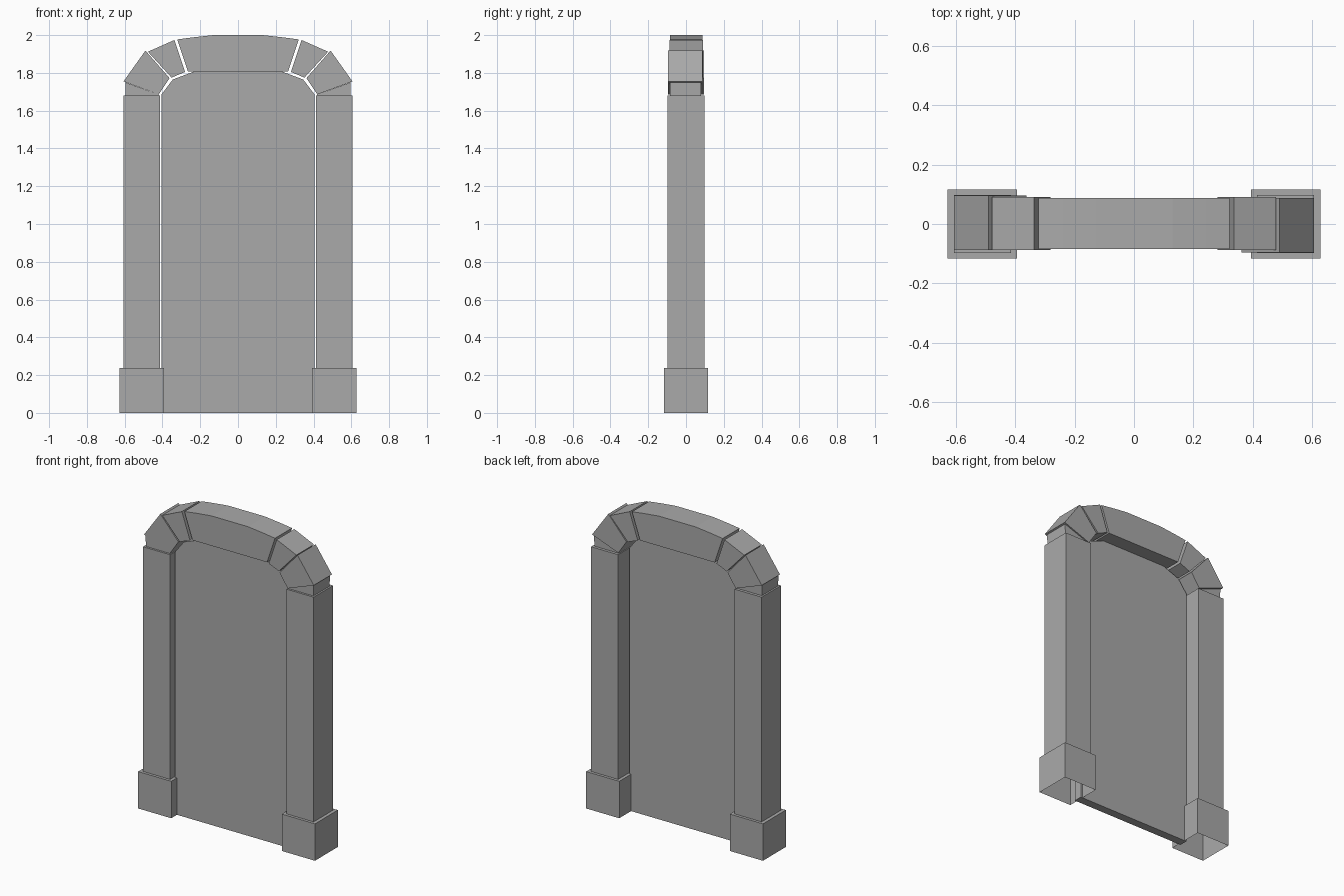
import bpy
import bmesh

cube = bpy.data.objects.get("Cube")
if cube:
    bpy.data.objects.remove(cube, do_unlink=True)

stone = bpy.data.materials.new("grey_stone")
stone.use_nodes = True
GREY = (0.4, 0.4, 0.4, 1)
stone.diffuse_color = GREY
stone.node_tree.nodes["Principled BSDF"].inputs["Base Color"].default_value = GREY


def slab(name, outline, y0, y1, side=1, open_bottom=False):
    """Extrude an x-z outline from y0 to y1; side=-1 mirrors it to the right."""
    bm = bmesh.new()
    face = bm.faces.new([bm.verts.new((side * x, y0, z)) for x, z in outline])
    ext = bmesh.ops.extrude_face_region(bm, geom=[face], use_keep_orig=True)
    for v in ext["geom"]:
        if isinstance(v, bmesh.types.BMVert):
            v.co.y = y1
    bmesh.ops.recalc_face_normals(bm, faces=bm.faces)
    if open_bottom:
        low = [f for f in bm.faces if f.normal.z < -0.9]
        bmesh.ops.delete(bm, geom=low, context="FACES")
    mesh = bpy.data.meshes.new(name)
    bm.to_mesh(mesh)
    bm.free()
    mesh.materials.append(stone)
    obj = bpy.data.objects.new(name, mesh)
    bpy.context.collection.objects.link(obj)
    return obj


def rect(x0, x1, z0, z1):
    return [(x0, z0), (x1, z0), (x1, z1), (x0, z1)]


def both_ways(half):
    """Complete a left half outline with its mirror image."""
    return half + [(-x, z) for x, z in reversed(half)]


# Pillars, footings and the side stones of the arch
for label, s in (("left", 1), ("right", -1)):
    slab(label + "_footing", rect(0.393, 0.628, 0, 0.237), -0.116, 0.116, s, True)
    slab(label + "_pillar", rect(0.414, 0.606, 0.2, 1.68), -0.098, 0.098, s)
    slab(label + "_springer", [(0.42, 1.675), (0.595, 1.675), (0.597, 1.75), (0.42, 1.686)],
         -0.085, 0.08, s)
    # the two sides are set slightly off centre in opposite directions
    d = -0.004 * s
    slab(label + "_lower_arch_stone",
         [(0.42, 1.686), (0.606, 1.755), (0.49, 1.918), (0.362, 1.772)], -0.092 + d, 0.092 + d, s)
    slab(label + "_upper_arch_stone",
         [(0.352, 1.775), (0.477, 1.912), (0.337, 1.974), (0.28, 1.805)], -0.088, 0.09, s)

# Wide top stone of the arch
slab("top_arch_stone",
     both_ways([(0.265, 1.808), (0.322, 1.977), (0.24, 1.988), (0.13, 2.0)]), -0.084, 0.088)

# Thin recessed door panel
slab("door_panel",
     both_ways([(0.406, 0), (0.406, 1.685), (0.345, 1.765), (0.23, 1.808)]), -0.058, -0.004)
